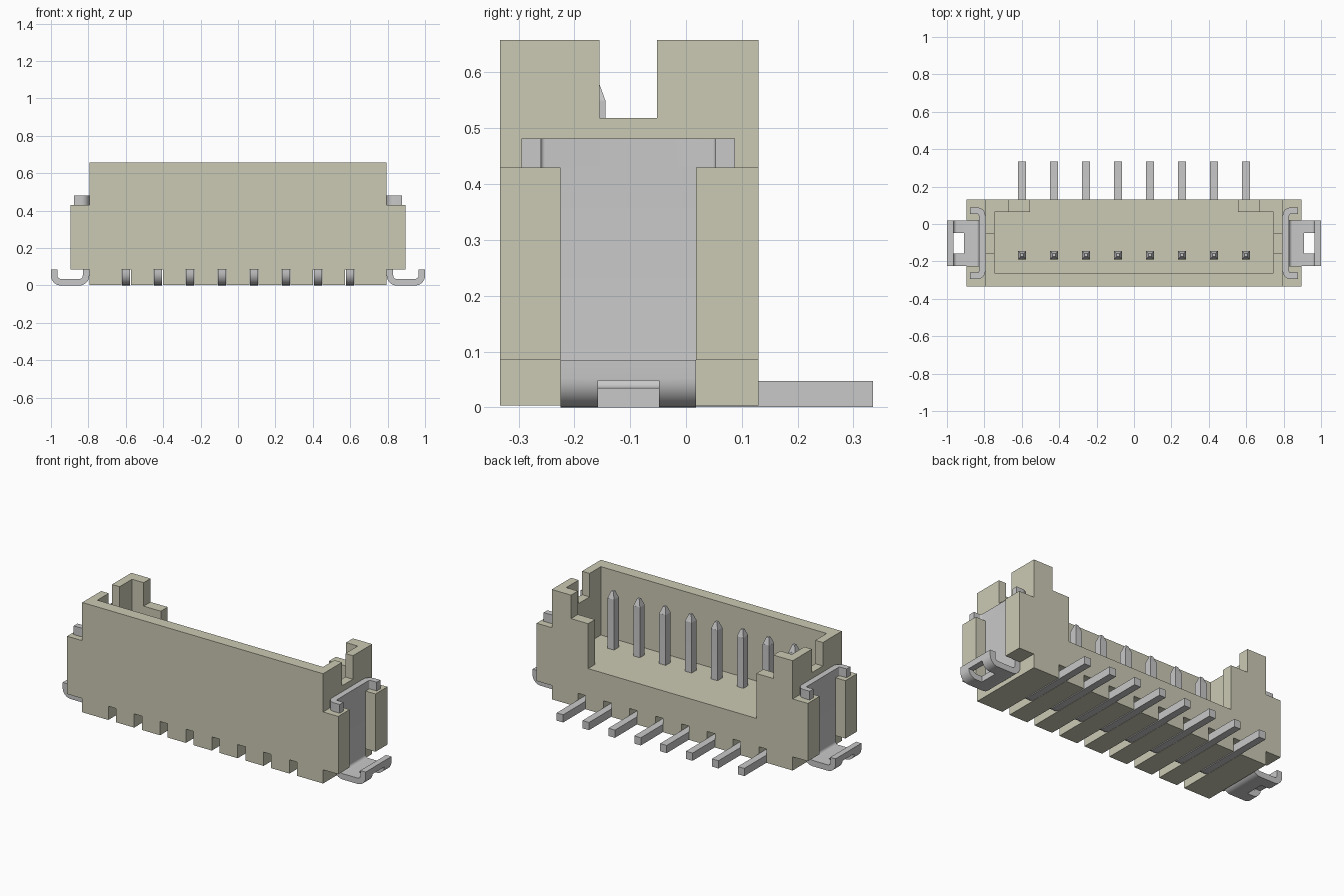
import bpy, bmesh, math
from mathutils import Vector

cube = bpy.data.objects.get("Cube")
if cube:
    bpy.data.objects.remove(cube, do_unlink=True)


def material(name, rgb):
    m = bpy.data.materials.new(name)
    m.use_nodes = True
    m.diffuse_color = (*rgb, 1)
    m.node_tree.nodes["Principled BSDF"].inputs["Base Color"].default_value = (*rgb, 1)
    return m


BEIGE = material("beige plastic", (0.60, 0.59, 0.46))
METAL = material("grey metal", (0.58, 0.58, 0.58))


def finish(name, bm, mat):
    bmesh.ops.recalc_face_normals(bm, faces=bm.faces)
    me = bpy.data.meshes.new(name)
    bm.to_mesh(me)
    bm.free()
    ob = bpy.data.objects.new(name, me)
    bpy.context.collection.objects.link(ob)
    me.materials.append(mat)
    return ob


def extrude(name, outline, lo, hi, place, mat):
    """Extrude a closed 2D outline from lo to hi; place maps (u, v, w) to xyz."""
    bm = bmesh.new()
    a = [bm.verts.new(place(u, v, lo)) for u, v in outline]
    b = [bm.verts.new(place(u, v, hi)) for u, v in outline]
    bm.faces.new(a)
    bm.faces.new(b)
    n = len(a)
    for i in range(n):
        j = (i + 1) % n
        bm.faces.new((a[i], a[j], b[j], b[i]))
    return finish(name, bm, mat)


def box(name, x0, x1, y0, y1, z0, z1, mat):
    return extrude(name, [(x0, y0), (x1, y0), (x1, y1), (x0, y1)], z0, z1,
                   lambda u, v, w: (u, v, w), mat)


def cut(ob, *bounds):
    """Cut a box out of an object."""
    cutter = box("cutter", *bounds, ob.data.materials[0])
    cutter.hide_render = True
    mod = ob.modifiers.new("cut", "BOOLEAN")
    mod.operation, mod.solver, mod.object = "DIFFERENCE", "EXACT", cutter
    bpy.context.view_layer.objects.active = ob
    bpy.ops.object.modifier_apply(modifier=mod.name)
    bpy.data.objects.remove(cutter, do_unlink=True)


def bent_outline(path, radius, thick, steps=8):
    """Outline of a bent strip: right-angled centre line with rounded corners."""
    pts = [Vector(p) for p in path]
    line = [(pts[0], (pts[1] - pts[0]).normalized())]
    for p, q, r in zip(pts, pts[1:], pts[2:]):
        d0, d1 = (q - p).normalized(), (r - q).normalized()
        centre = q - d0 * radius + d1 * radius
        for k in range(steps + 1):
            t = math.pi / 2 * k / steps
            line.append((centre + radius * (math.sin(t) * d0 - math.cos(t) * d1),
                         math.cos(t) * d0 + math.sin(t) * d1))
    line.append((pts[-1], (pts[-1] - pts[-2]).normalized()))
    side = [(p, Vector((-d.y, d.x)) * thick / 2) for p, d in line]
    return [p + n for p, n in side] + [p - n for p, n in reversed(side)]


def smooth(ob):
    bpy.ops.object.select_all(action="DESELECT")
    ob.select_set(True)
    bpy.context.view_layer.objects.active = ob
    bpy.ops.object.shade_smooth_by_angle(angle=math.radians(30))


PIN_X = [-0.598 + 1.196 * i / 7 for i in range(8)]
PIN_Y, PIN_T = -0.167, 0.046

# Housing: front silhouette with side ears, then hollowed out
half = [(0.795, 0.003), (0.795, 0.085), (0.895, 0.085), (0.895, 0.43),
        (0.795, 0.43), (0.795, 0.658)]
profile = half + [(-x, z) for x, z in reversed(half)]
housing = extrude("housing", profile, -0.333, 0.13, lambda u, v, w: (u, w, v), BEIGE)
cut(housing, -0.745, 0.745, -0.262, 0.065, 0.25, 0.8)      # cavity
cut(housing, -0.555, 0.555, 0.0, 0.3, 0.25, 0.8)           # rear opening
cut(housing, -0.668, 0.668, 0.0, 0.3, 0.518, 0.8)          # rear opening step
cut(housing, -1.2, 1.2, -0.155, -0.052, 0.518, 0.8)        # end wall notches
cut(housing, 0.795, 1.2, -0.225, 0.018, 0.05, 0.5)         # bracket recesses
cut(housing, -1.2, -0.795, -0.225, 0.018, 0.05, 0.5)
for x in PIN_X:                                            # pin slots underneath
    cut(housing, x - 0.025, x + 0.025, -0.5, 0.5, -0.1, 0.085)

# Contact pins: bent foot, upright and tapered tip
foot_path = [(PIN_Y, 0.55), (PIN_Y, 0.024), (0.335, 0.024)]
for i, x in enumerate(PIN_X):
    pin = extrude(f"pin_{i + 1}", bent_outline(foot_path, 0.045, PIN_T),
                  x - 0.0215, x + 0.0215, lambda u, v, w: (w, u, v), METAL)
    smooth(pin)
    bm = bmesh.new()
    bmesh.ops.create_cone(bm, cap_ends=True, segments=4, radius1=0.0225 * math.sqrt(2),
                          radius2=0.008 * math.sqrt(2), depth=0.04)
    for v in bm.verts:
        c, s = math.cos(math.pi / 4), math.sin(math.pi / 4)
        px, py = v.co.x, v.co.y
        # turn the square tip if its corners lie on the axes
        if min(abs(px), abs(py)) < 1e-4:
            px, py = c * px - s * py, s * px + c * py
        v.co = (x + px * 0.95, PIN_Y + py, 0.57 + v.co.z)
    finish(f"pin_tip_{i + 1}", bm, METAL)

# Solder brackets on both ends
for s, side in ((1, "left"), (-1, "right")):
    j_path = [(0.8125, 0.43), (0.8125, 0.0175), (0.9825, 0.0175), (0.9825, 0.085)]
    bracket = extrude(f"{side}_bracket", bent_outline(j_path, 0.035, 0.035), -0.225, 0.018,
                      lambda u, v, w: (s * u, w, v), METAL)
    x0, x1 = sorted((s * 0.91, s * 1.1))
    cut(bracket, x0, x1, -0.158, -0.048, -0.1, 0.048)      # solder window
    smooth(bracket)
    hook_path = [(0.878, -0.2775), (0.8125, -0.2775), (0.8125, 0.0705), (0.878, 0.0705)]
    hook = extrude(f"{side}_bracket_hooks", bent_outline(hook_path, 0.025, 0.035), 0.43, 0.482,
                   lambda u, v, w: (s * u, v, w), METAL)
    smooth(hook)
